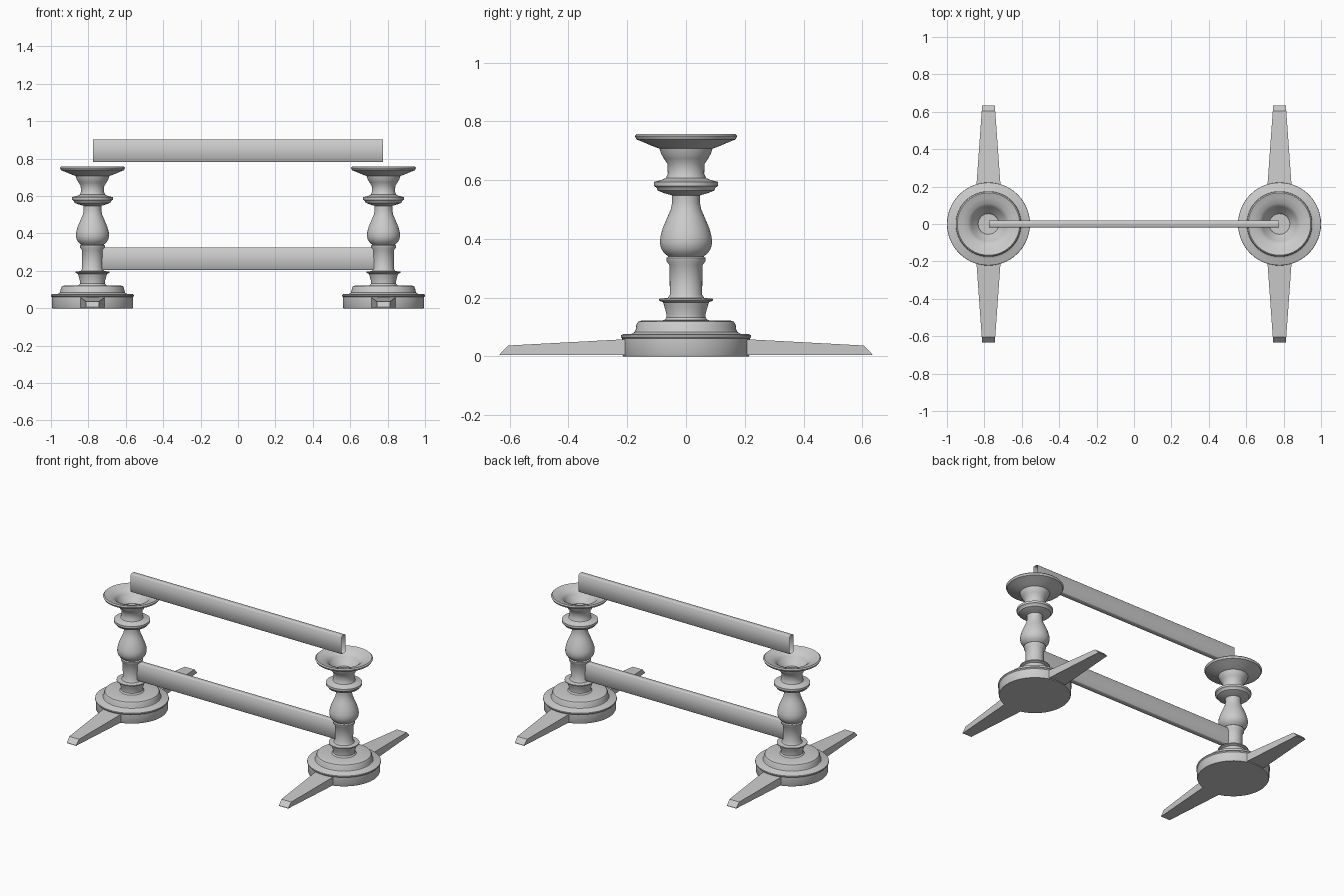
import bpy, bmesh, math

if "Cube" in bpy.data.objects:
    bpy.data.objects.remove(bpy.data.objects["Cube"])

COL_X = 0.778
SEGMENTS = 56

# Turned column outline as (radius, height), base to rim and down into the cup
PROFILE = [
    (0, 0), (0.214, 0), (0.217, 0.006), (0.217, 0.060), (0.222, 0.066), (0.221, 0.072), (0.214, 0.076),
    (0.185, 0.077), (0.175, 0.083), (0.171, 0.092), (0.169, 0.108), (0.163, 0.118), (0.150, 0.122),
    (0.074, 0.123), (0.067, 0.132), (0.067, 0.145), (0.073, 0.168), (0.078, 0.184), (0.092, 0.190),
    (0.092, 0.196), (0.062, 0.199), (0.055, 0.210), (0.056, 0.310), (0.066, 0.324), (0.067, 0.335),
    (0.060, 0.340), (0.075, 0.352), (0.085, 0.368), (0.089, 0.388), (0.087, 0.408), (0.079, 0.437),
    (0.064, 0.472), (0.052, 0.500), (0.047, 0.525), (0.048, 0.548), (0.076, 0.556), (0.096, 0.564),
    (0.100, 0.574), (0.109, 0.580), (0.109, 0.594), (0.085, 0.600), (0.068, 0.607), (0.062, 0.622),
    (0.063, 0.655), (0.075, 0.673), (0.085, 0.690), (0.090, 0.707), (0.115, 0.716), (0.145, 0.729),
    (0.168, 0.738), (0.174, 0.750), (0.167, 0.757), (0.140, 0.748), (0.110, 0.739), (0.092, 0.722),
    (0.082, 0.700), (0.062, 0.685), (0.055, 0.672), (0, 0.670),
]


def finish(name, bm, angle=35):
    mesh = bpy.data.meshes.new(name)
    bm.to_mesh(mesh)
    bm.free()
    obj = bpy.data.objects.new(name, mesh)
    bpy.context.collection.objects.link(obj)
    bpy.ops.object.select_all(action='DESELECT')
    obj.select_set(True)
    bpy.context.view_layer.objects.active = obj
    bpy.ops.object.shade_smooth_by_angle(angle=math.radians(angle))
    return obj


def lathe(name, profile, x):
    bm = bmesh.new()
    verts = [bm.verts.new((r, 0, z)) for r, z in profile]
    edges = [bm.edges.new(pair) for pair in zip(verts, verts[1:])]
    bmesh.ops.spin(bm, geom=verts + edges, cent=(0, 0, 0), axis=(0, 0, 1),
                   angle=math.tau, steps=SEGMENTS)
    bmesh.ops.remove_doubles(bm, verts=bm.verts, dist=1e-4)
    bmesh.ops.recalc_face_normals(bm, faces=bm.faces)
    bmesh.ops.translate(bm, verts=bm.verts, vec=(x, 0, 0))
    return finish(name, bm)


def rail(name, z0, z1, half_x=0.774, half_y=0.019, c=0.004):
    # Open-ended tube with slightly eased long edges
    section = [(-half_y, z0 + c), (-half_y + c, z0), (half_y - c, z0), (half_y, z0 + c),
               (half_y, z1 - c), (half_y - c, z1), (-half_y + c, z1), (-half_y, z1 - c)]
    bm = bmesh.new()
    a = [bm.verts.new((-half_x, y, z)) for y, z in section]
    b = [bm.verts.new((half_x, y, z)) for y, z in section]
    for i in range(len(section)):
        j = (i + 1) % len(section)
        bm.faces.new((a[i], b[i], b[j], a[j]))
    bmesh.ops.recalc_face_normals(bm, faces=bm.faces)
    if bm.faces[:][1].normal.z > 0:
        bmesh.ops.reverse_faces(bm, faces=bm.faces)
    return finish(name, bm, 60)


def foot(name, x, side):
    # Tapered leg: (y, half width, height) stations, undercut to a sloping toe
    stations = [(0.10, 0.072, 0.064), (0.605, 0.036, 0.037), (0.634, 0.034, 0.007)]
    bm = bmesh.new()
    rings = []
    for y, w, h in stations:
        rings.append([bm.verts.new((x + dx, side * y, z))
                      for dx, z in ((-w, 0.004), (w, 0.004), (w, h), (-w, h))])
    for r0, r1 in zip(rings, rings[1:]):
        for i in range(4):
            j = (i + 1) % 4
            bm.faces.new((r0[i], r0[j], r1[j], r1[i]))
    bm.faces.new(rings[0])
    bm.faces.new(rings[-1])
    bmesh.ops.recalc_face_normals(bm, faces=bm.faces)
    return finish(name, bm, 20)


# Two columns, each with a front and a back foot
for label, x in (("left", -COL_X), ("right", COL_X)):
    lathe(f"{label}_column", PROFILE, x)
    foot(f"{label}_front_foot", x, -1)
    foot(f"{label}_back_foot", x, 1)

# Upper and lower rails
rail("upper_rail", 0.781, 0.901)
rail("lower_rail", 0.205, 0.325)
